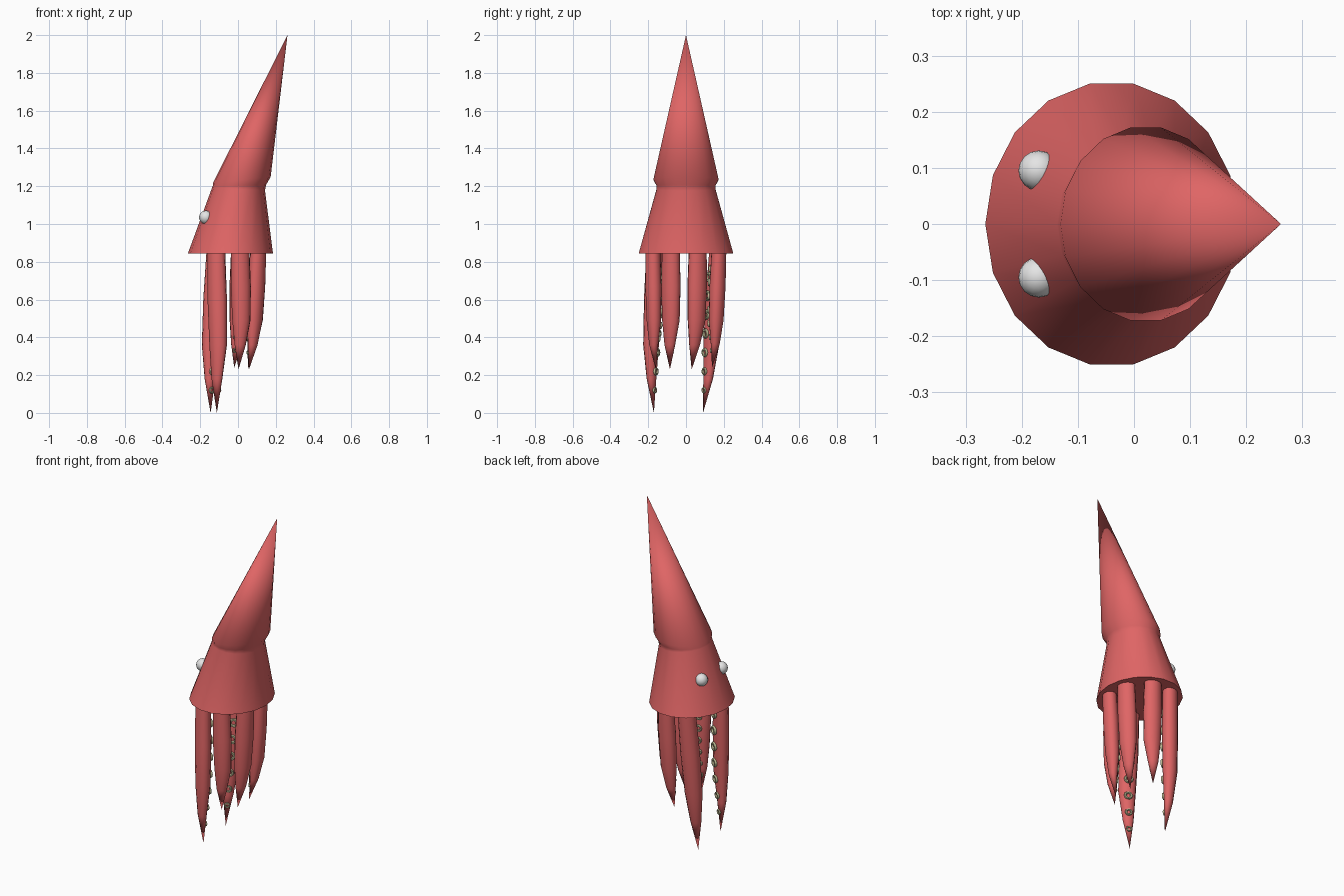
import bpy, bmesh, math
from mathutils import Vector, Matrix

if "Cube" in bpy.data.objects:
    bpy.data.objects.remove(bpy.data.objects["Cube"])


def material(name, rgb):
    m = bpy.data.materials.new(name)
    m.diffuse_color = (*rgb, 1)
    m.use_nodes = True
    m.node_tree.nodes["Principled BSDF"].inputs["Base Color"].default_value = m.diffuse_color
    return m


RED = material("coral_red", (0.74, 0.13, 0.13))
WHITE = material("eye_white", (0.78, 0.78, 0.78))
TAN = material("sucker_tan", (0.50, 0.48, 0.29))


def finish(name, bm, mat):
    bmesh.ops.recalc_face_normals(bm, faces=bm.faces)
    me = bpy.data.meshes.new(name)
    bm.to_mesh(me)
    bm.free()
    me.materials.append(mat)
    me.shade_smooth()
    me.set_sharp_from_angle(angle=math.radians(50))
    ob = bpy.data.objects.new(name, me)
    bpy.context.collection.objects.link(ob)
    return ob


def loft(name, rings, tip, mat):
    """Skin a list of point rings, cap the first and close the last on a tip."""
    bm = bmesh.new()
    loops = [[bm.verts.new(p) for p in ring] for ring in rings]
    n = len(loops[0])
    bm.faces.new(loops[0])
    for a, b in zip(loops, loops[1:]):
        for i in range(n):
            j = (i + 1) % n
            bm.faces.new((a[i], a[j], b[j], b[i]))
    t = bm.verts.new(tip)
    for i in range(n):
        bm.faces.new((loops[-1][i], loops[-1][(i + 1) % n], t))
    return finish(name, bm, mat)


# Head and pointed mantle: centre x, z, x radius, y radius, slope along x
def body_ring(cx, z, rx, ry, slope):
    pts = []
    for i in range(18):
        a = math.tau * i / 18
        dx = rx * math.cos(a)
        pts.append((cx + dx, ry * math.sin(a), z + slope * dx))
    return pts


loft("head_and_mantle", [body_ring(*r) for r in (
    (-0.04, 0.845, 0.225, 0.254, 0),
    (0.003, 1.185, 0.140, 0.158, -0.06),
    (0.007, 1.203, 0.141, 0.158, 0.02),
    (0.021, 1.235, 0.152, 0.175, 0.10),
)], (0.262, 0, 2.0), RED)

# Eyes
for side, label in ((-1, "right"), (1, "left")):
    bm = bmesh.new()
    bmesh.ops.create_uvsphere(bm, u_segments=16, v_segments=10, radius=0.036,
                              matrix=Matrix.Translation((-0.17, side * 0.095, 1.035)))
    finish("eye_" + label, bm, WHITE)


# Suckers: a small ring facing the middle of the body
def add_sucker(bm, centre, normal, size):
    rot = normal.to_track_quat('Z', 'Y').to_matrix()
    nu, nv = 10, 6
    grid = []
    for i in range(nu):
        u = math.tau * i / nu
        row = []
        for j in range(nv):
            v = math.tau * j / nv
            r = size * (1 + 0.42 * math.cos(v))
            p = Vector((r * math.cos(u), r * math.sin(u), 0.5 * size * math.sin(v)))
            row.append(bm.verts.new(centre + rot @ p))
        grid.append(row)
    for i in range(nu):
        for j in range(nv):
            k, l = (i + 1) % nu, (j + 1) % nv
            bm.faces.new((grid[i][j], grid[k][j], grid[k][l], grid[i][l]))


AXIS = Vector((-0.02, 0, 0))


# Arms: top, bend and tip points, with a flattened oval section
def arm(name, top, bend, tip, spacing):
    top, bend, tip = Vector(top), Vector(bend), Vector(tip)
    inward = AXIS - top
    inward.z = 0
    inward.normalize()
    across = Vector((-inward.y, inward.x, 0))
    path = [(top, 0.050), (top.lerp(bend, 0.5), 0.054), (bend, 0.049),
            (bend.lerp(tip, 0.5) - inward * 0.006, 0.030)]
    rings = []
    for c, r in path:
        rings.append([c + across * r * math.cos(a) + inward * 0.8 * r * math.sin(a)
                      for a in (math.tau * i / 12 for i in range(12))])
    loft(name, rings, tip, RED)

    bm = bmesh.new()
    stops = path + [(tip, 0.0)]
    z = tip.z + 0.12 if spacing > 0.09 else tip.z + 0.09
    while z < 0.80:
        for (c0, r0), (c1, r1) in zip(stops, stops[1:]):
            if c1.z <= z <= c0.z:
                t = (c0.z - z) / (c0.z - c1.z)
                r = r0 + (r1 - r0) * t
                c = c0.lerp(c1, t) + inward * 0.8 * r
                size = (0.008 + 0.22 * r) if spacing > 0.09 else (0.006 + 0.18 * r)
                add_sucker(bm, c, inward, size)
                break
        z += spacing
    finish(name + "_suckers", bm, TAN)


T = 0.85
arm("long_arm_right", (-0.115, -0.168, T), (-0.105, -0.185, 0.36), (-0.112, -0.170, 0.0), 0.10)
arm("long_arm_left", (-0.120, 0.165, T), (-0.145, 0.134, 0.36), (-0.145, 0.090, 0.0), 0.10)
arm("middle_arm_right", (0.012, -0.175, T), (0.018, -0.170, 0.49), (0.003, -0.160, 0.23), 0.072)
arm("middle_arm_left", (0.012, 0.174, T), (0.004, 0.160, 0.49), (-0.020, 0.138, 0.24), 0.072)
arm("back_arm_right", (0.107, -0.080, T), (0.088, -0.080, 0.49), (0.058, -0.085, 0.23), 0.072)
arm("back_arm_left", (0.107, 0.062, T), (0.090, 0.056, 0.49), (0.052, 0.030, 0.23), 0.072)
